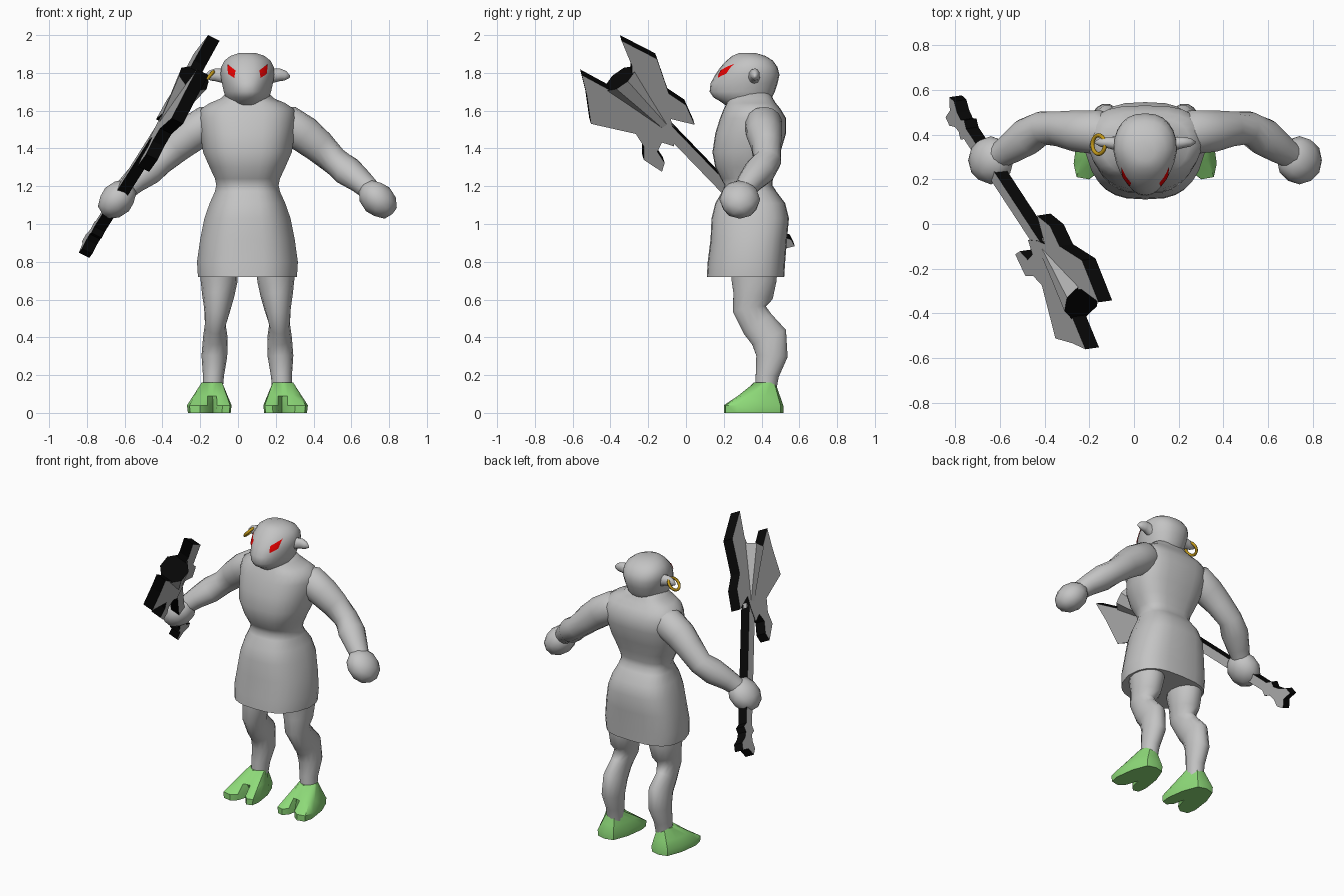
import bpy, bmesh, math
from mathutils import Vector, Matrix
from mathutils.bvhtree import BVHTree

if "Cube" in bpy.data.objects:
    bpy.data.objects.remove(bpy.data.objects["Cube"])

CX = 0.05  # body symmetry plane


def material(name, rgb):
    m = bpy.data.materials.new(name)
    m.diffuse_color = (*rgb, 1)
    m.use_nodes = True
    m.node_tree.nodes["Principled BSDF"].inputs["Base Color"].default_value = m.diffuse_color
    return m


GREY = material("body_grey", (0.55, 0.55, 0.55))
STEEL = material("axe_grey", (0.46, 0.46, 0.46))
BLACK = material("black", (0.002, 0.002, 0.002))
GREEN = material("hoof_green", (0.27, 0.70, 0.19))
RED = material("eye_red", (1.0, 0.0, 0.0))
GOLD = material("gold", (0.55, 0.32, 0.01))


def finish(name, bm, mats, angle=40):
    bmesh.ops.recalc_face_normals(bm, faces=bm.faces)
    me = bpy.data.meshes.new(name)
    bm.to_mesh(me)
    bm.free()
    ob = bpy.data.objects.new(name, me)
    bpy.context.collection.objects.link(ob)
    for m in mats:
        me.materials.append(m)
    if angle:
        bpy.ops.object.select_all(action='DESELECT')
        ob.select_set(True)
        bpy.context.view_layer.objects.active = ob
        bpy.ops.object.shade_smooth_by_angle(angle=math.radians(angle))
    return ob


def loft(rings):
    """Skin a list of equal-length point rings and cap both ends."""
    bm = bmesh.new()
    vs = [[bm.verts.new(p) for p in r] for r in rings]
    n = len(rings[0])
    for a, b in zip(vs, vs[1:]):
        for i in range(n):
            j = (i + 1) % n
            bm.faces.new((a[i], a[j], b[j], b[i]))
    bm.faces.new(vs[0])
    bm.faces.new(vs[-1])
    return bm


def spow(v, p):
    return math.copysign(abs(v) ** p, v)


def body_ring(z, hx, yf, yb, taper, p, n=24):
    """Rounded section, narrower towards the front."""
    pts = []
    for i in range(n):
        a = 2 * math.pi * i / n
        c, s = spow(math.cos(a), p), spow(math.sin(a), p)
        pts.append((CX + hx * c * (1 - taper * max(0, -s)),
                    (yf + yb) / 2 + (yb - yf) / 2 * s, z))
    return pts


def tube(path, side, n=14):
    """Limb along (offset, y, z, radius_a, radius_b), rings square to the path."""
    pts = [Vector((CX + side * o, y, z)) for o, y, z, _, _ in path]
    rings = []
    for i, p in enumerate(pts):
        t = (pts[min(i + 1, len(pts) - 1)] - pts[max(i - 1, 0)]).normalized()
        b = t.cross(Vector((1, 0, 0)) if abs(t.x) < 0.5 else Vector((0, 0, 1))).normalized()
        a = b.cross(t)
        ra, rb = path[i][3:]
        rings.append([p + a * ra * math.cos(2 * math.pi * k / n)
                      + b * rb * math.sin(2 * math.pi * k / n) for k in range(n)])
    return loft(rings)


# torso with tunic skirt
TORSO = [(.72, .262, .11, .52), (.80, .267, .115, .525), (.92, .25, .13, .535), (1.03, .228, .135, .545),
         (1.11, .20, .155, .525), (1.17, .173, .19, .48), (1.205, .165, .205, .457), (1.24, .172, .185, .46),
         (1.30, .20, .155, .475), (1.38, .235, .14, .50), (1.48, .25, .155, .53), (1.56, .26, .18, .53),
         (1.61, .245, .20, .50), (1.64, .20, .215, .475), (1.665, .14, .225, .46), (1.72, .09, .24, .43)]
finish("torso_and_skirt", loft([body_ring(*r, .2, .68) for r in TORSO]), [GREY], 65)

# head with lowered snout
HEAD = [(1.60, .08, .25, .42), (1.65, .10, .18, .44), (1.67, .115, .145, .455), (1.70, .125, .125, .47),
        (1.745, .135, .13, .485), (1.79, .142, .155, .495), (1.83, .14, .182, .485), (1.865, .122, .215, .46),
        (1.89, .09, .245, .42), (1.905, .045, .28, .37)]
head = loft([body_ring(*r, .3 if r[0] < 1.78 else .2, .85) for r in HEAD])
bmesh.ops.recalc_face_normals(head, faces=head.faces)
surface = BVHTree.FromBMesh(head)
finish("head", head, [GREY], 60)

# axe frame: U runs along the shaft, V across the blades, W is the plate normal
GRIP = Vector((-.645, .28, 1.12))
U = Vector((.414, -.632, .654))
V = Vector((.15, .775, .533))
W = U.cross(V).normalized()

LEG = [(.15, .36, .80, .10, .13), (.15, .36, .70, .098, .122), (.155, .355, .62, .085, .108),
       (.16, .335, .55, .07, .09), (.17, .38, .47, .055, .092), (.17, .44, .40, .065, .10),
       (.175, .455, .30, .068, .085), (.18, .43, .20, .056, .063), (.185, .42, .10, .052, .055)]
ARM = [(.14, .40, 1.55, .07, .07), (.21, .41, 1.53, .10, .10), (.30, .415, 1.475, .098, .095),
       (.38, .425, 1.41, .088, .08), (.46, .43, 1.335, .075, .075), (.53, .39, 1.28, .08, .085),
       (.60, .34, 1.225, .065, .07), (.66, .30, 1.17, .055, .055), (.70, .28, 1.13, .05, .05)]
EAR = [(.09, .36, 1.77, .045, .045), (.13, .36, 1.785, .038, .032), (.17, .365, 1.79, .034, .026),
       (.20, .365, 1.785, .026, .02), (.225, .365, 1.78, .006, .005)]
# hoof outline (offset, y) from heel round the outer toe, notch and inner toe
HOOF = [(0, .515), (.06, .50), (.10, .40), (.118, .27), (.105, .21), (.05, .20), (.01, .23), (-.02, .32),
        (-.04, .24), (-.07, .21), (-.11, .22), (-.118, .28), (-.10, .40), (-.06, .50)]

for side, tag in ((1, "left"), (-1, "right")):
    finish(tag + "_leg", tube(LEG, side), [GREY], 70)
    finish(tag + "_arm", tube(ARM, side), [GREY], 70)
    finish(tag + "_ear", tube(EAR, side, 10), [GREY], 60)

    # fist
    bm = bmesh.new()
    bmesh.ops.create_icosphere(bm, subdivisions=2, radius=1)
    bmesh.ops.transform(bm, verts=bm.verts, matrix=Matrix.Translation((CX + side * .69, .285, 1.13))
                        @ Matrix.Rotation(side * math.radians(45), 4, 'Y')
                        @ Matrix.Diagonal((.115, .108, .088, 1)))
    finish(tag + "_fist", bm, [GREY], 60)

    # cloven hoof: sole, rim, closed instep above the notch, ankle cuff
    hx = CX + side * .202
    sole = [(hx + side * o * .96, y, 0) for o, y in HOOF]
    rim = [(hx + side * o, y, .04) for o, y in HOOF]
    n = len(HOOF)
    cuff = [(CX + side * .188 + side * .056 * math.sin(2 * math.pi * i / n),
             .415 + .058 * math.cos(2 * math.pi * i / n), .16) for i in range(n)]
    instep = [Vector(r).lerp(Vector(c), .42) for r, c in zip(rim, cuff)]
    instep[7].y = instep[6].y + .006
    finish(tag + "_hoof", loft([sole, rim, instep, cuff]), [GREEN], 40)

    # slanted eye plate laid on the head surface
    corners = [Vector(c) for c in ((.104, 1.845), (.062, 1.812), (.067, 1.772), (.10, 1.795))]
    bm = bmesh.new()
    grid = []
    for i in range(5):
        for j in range(5):
            q = corners[0].lerp(corners[1], i / 4).lerp(corners[3].lerp(corners[2], i / 4), j / 4)
            hit, nor, _, _ = surface.ray_cast(Vector((CX + side * q.x, -1, q.y)), Vector((0, 1, 0)))
            grid.append(bm.verts.new(hit + nor * .004))
    for i in range(4):
        for j in range(4):
            k = i * 5 + j
            f = (grid[k], grid[k + 1], grid[k + 6], grid[k + 5])
            bm.faces.new(f if side < 0 else f[::-1])
    finish(tag + "_eye", bm, [RED], 0)

# earring
bpy.ops.mesh.primitive_torus_add(major_radius=.042, minor_radius=.009, major_segments=20, minor_segments=8,
                                 location=(-.158, .355, 1.775), rotation=(0, math.radians(-48), 0))
ring = bpy.context.object
ring.name = "earring"
ring.data.materials.append(GOLD)
bpy.ops.object.shade_smooth()


def axe_point(s, t, w=0):
    return GRIP + U * s + V * t + W * w


def plate(name, outline, half):
    """Flat axe part: grey on its broad faces, black round the rim."""
    bm = loft([[axe_point(s, t, w) for s, t in outline] for w in (-half, half)])
    bm.normal_update()
    for f in bm.faces:
        f.material_index = 0 if abs(f.normal.dot(W)) > .5 else 1
    finish(name, bm, [STEEL, BLACK], 0)


# double axe head with back spikes
plate("axe_blades", [(.95, .04), (1.03, .105), (1.19, .163), (.983, .236), (.773, .147), (.662, .172),
                     (.536, .13), (.645, .055), (.58, .02), (.50, -.04), (.56, -.075), (.53, -.13),
                     (.451, -.145), (.417, -.191), (.536, -.218), (.60, -.165), (.689, -.148),
                     (.888, -.292), (1.037, -.198), (1.156, -.136), (1.0, -.085), (.95, -.04)], .034)

# shaft ending in a jagged pommel
half_shaft = [(.60, .03), (-.20, .03), (-.23, .055), (-.26, .032), (-.30, .04), (-.345, .07), (-.39, .058)]
plate("axe_shaft", half_shaft + [(-.365, 0)] + [(s, -t) for s, t in half_shaft[::-1]], .031)

# octagonal hub flaring to a black end cap
hub = loft([[axe_point(s, 1.15 * r * math.cos(math.pi * (k + .5) / 4), r * math.sin(math.pi * (k + .5) / 4))
             for k in range(8)] for s, r in ((.58, .03), (.80, .06), (.995, .088))])
hub.normal_update()
for f in hub.faces:
    f.material_index = 1 if len(f.verts) == 8 else 0
finish("axe_hub", hub, [STEEL, BLACK], 0)
